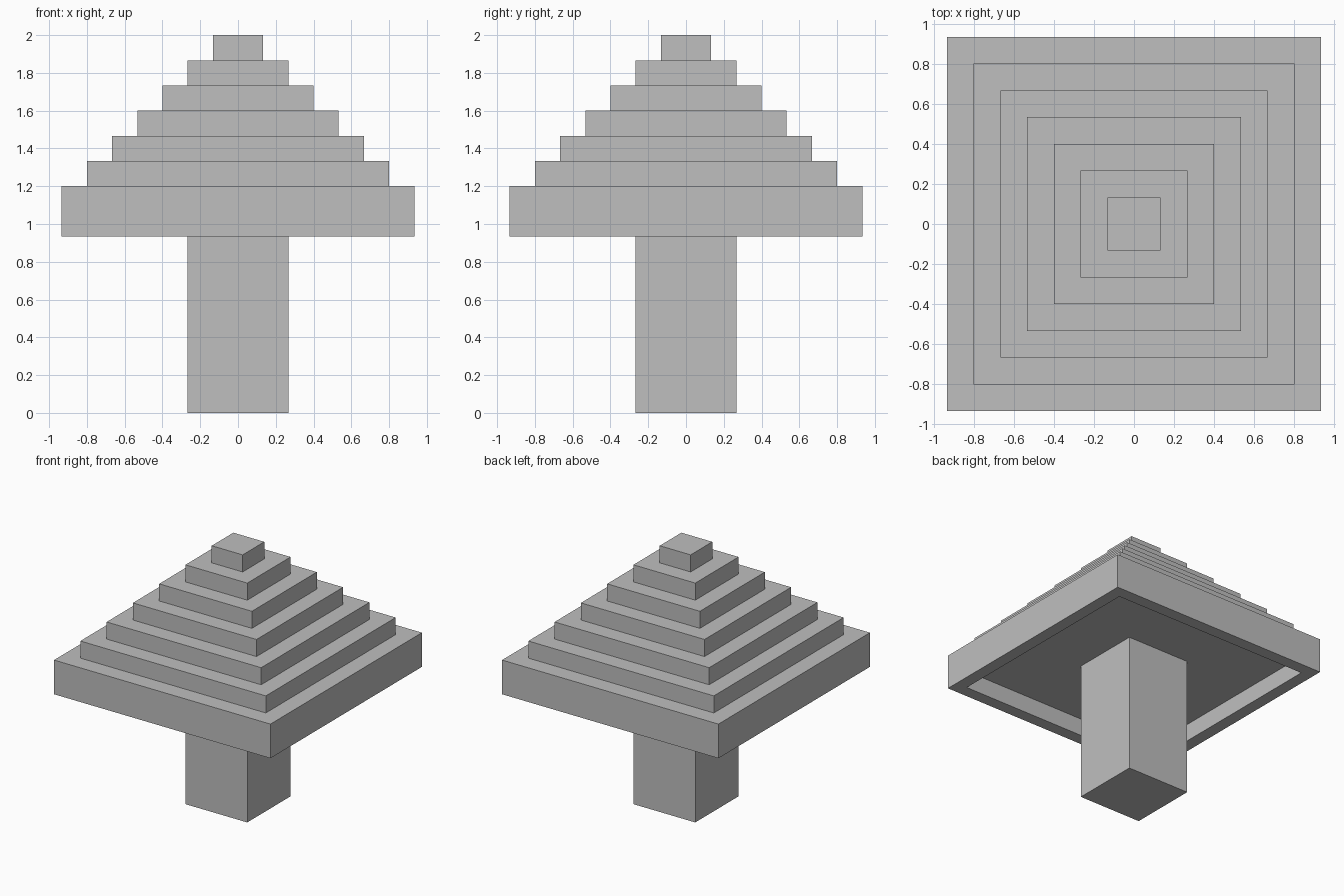
import bpy
import bmesh

UNIT = 2 / 15  # the whole model sits on a 15-step grid

cube = bpy.data.objects.get("Cube")
if cube:
    bpy.data.objects.remove(cube, do_unlink=True)

grey = bpy.data.materials.new("plain_grey")
grey.use_nodes = True
colour = (0.52, 0.52, 0.52, 1)
grey.diffuse_color = colour
grey.node_tree.nodes["Principled BSDF"].inputs["Base Color"].default_value = colour


def square_block(name, half, bottom, top, recess=None):
    """Square block in grid units; recess = (rim width, depth) cut into the underside."""
    bm = bmesh.new()
    bmesh.ops.create_cube(bm, size=1)
    for v in bm.verts:
        v.co.x *= 2 * half * UNIT
        v.co.y *= 2 * half * UNIT
        v.co.z = (top if v.co.z > 0 else bottom) * UNIT
    if recess:
        rim, depth = recess
        under = min(bm.faces, key=lambda f: f.calc_center_median().z)
        # Rim around the opening
        bmesh.ops.inset_region(bm, faces=[under], thickness=rim * UNIT)
        # Vertical walls up to the ceiling
        walls = bmesh.ops.extrude_discrete_faces(bm, faces=[under])
        for v in walls["faces"][0].verts:
            v.co.z += depth * UNIT
    bmesh.ops.recalc_face_normals(bm, faces=bm.faces)
    mesh = bpy.data.meshes.new(name)
    bm.to_mesh(mesh)
    bm.free()
    mesh.materials.append(grey)
    obj = bpy.data.objects.new(name, mesh)
    bpy.context.collection.objects.link(obj)
    return obj


# Square post, reaching the ceiling of the recess
square_block("post", 2, 0, 8)

# Wide slab with a hollow underside
square_block("canopy_slab", 7, 7, 9, recess=(1, 1))

# Stepped pyramid, each tier one step narrower
for step in range(6):
    square_block(f"tier_{step + 1}", 6 - step, 9 + step, 10 + step)
